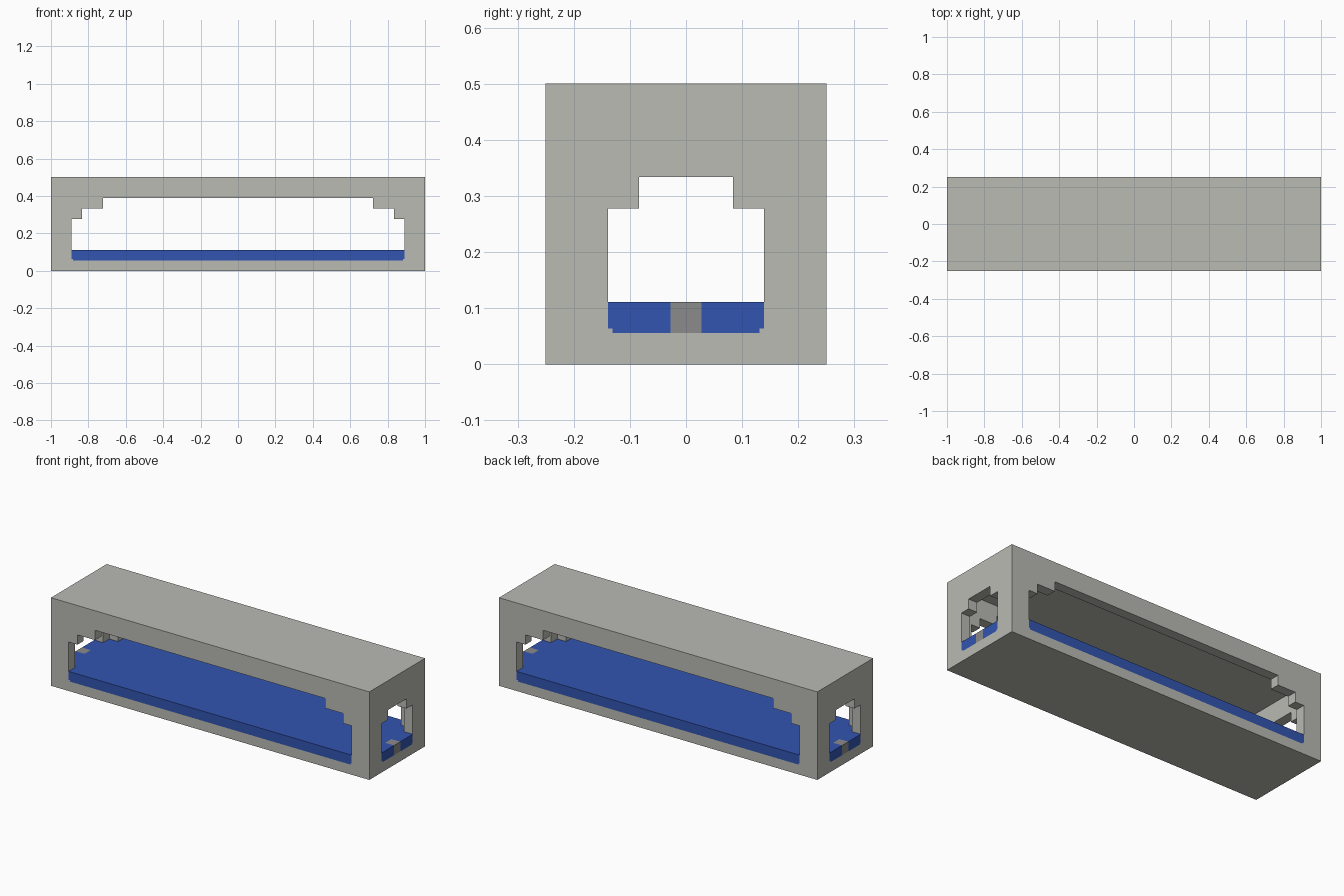
import bpy
import bmesh
from mathutils import Vector

cube = bpy.data.objects.get("Cube")
if cube:
    bpy.data.objects.remove(cube, do_unlink=True)

U = 1 / 18          # block module; the box is 36 x 9 x 9 modules
NOTCH = 0.008       # small cut in the lower corners of each opening


def material(name, color):
    mat = bpy.data.materials.new(name)
    mat.use_nodes = True
    mat.diffuse_color = (*color, 1)
    mat.node_tree.nodes["Principled BSDF"].inputs["Base Color"].default_value = (*color, 1)
    return mat


stone = material("pale stone", (0.49, 0.495, 0.455))
blue = material("water blue", (0.032, 0.09, 0.44))
grey = material("neutral grey", (0.26, 0.26, 0.26))


def prism(name, layers, mat):
    """Extrude each (points, direction) pair and join them in one object."""
    bm = bmesh.new()
    for points, direction in layers:
        face = bm.faces.new([bm.verts.new(p) for p in points])
        extruded = bmesh.ops.extrude_face_region(bm, geom=[face])["geom"]
        moved = [g for g in extruded if isinstance(g, bmesh.types.BMVert)]
        bmesh.ops.translate(bm, verts=moved, vec=Vector(direction))
    bmesh.ops.recalc_face_normals(bm, faces=bm.faces)
    mesh = bpy.data.meshes.new(name)
    bm.to_mesh(mesh)
    bm.free()
    mesh.materials.append(mat)
    obj = bpy.data.objects.new(name, mesh)
    bpy.context.scene.collection.objects.link(obj)
    return obj


def box(name, x0, x1, y0, y1, z0, z1, mat):
    base = [(x0, y0, z0), (x1, y0, z0), (x1, y1, z0), (x0, y1, z0)]
    return prism(name, [(base, (0, 0, z1 - z0))], mat)


def mirrored(half):
    return half + [(-a, z) for a, z in reversed(half)]


# Hollow block with one-module walls
shell = box("stone_shell", -18 * U, 18 * U, -4.5 * U, 4.5 * U, 0, 9 * U, stone)
cavity = box("cavity_cutter", -17 * U, 17 * U, -3.5 * U, 3.5 * U, U, 8 * U, stone)

# Stepped openings through the long sides and the ends
long_half = [(16 * U - NOTCH, U), (16 * U - NOTCH, U + NOTCH), (16 * U, U + NOTCH),
             (16 * U, 5 * U), (15 * U, 5 * U), (15 * U, 6 * U), (13 * U, 6 * U), (13 * U, 7 * U)]
end_half = [(2.5 * U - NOTCH, U), (2.5 * U - NOTCH, U + NOTCH), (2.5 * U, U + NOTCH),
            (2.5 * U, 5 * U), (1.5 * U, 5 * U), (1.5 * U, 6 * U)]
long_cut = prism("long_cutter", [([(x, -6 * U, z) for x, z in mirrored(long_half)], (0, 12 * U, 0))], stone)
end_cut = prism("end_cutter", [([(-20 * U, y, z) for y, z in mirrored(end_half)], (40 * U, 0, 0))], stone)

bpy.context.view_layer.objects.active = shell
for cutter in (cavity, long_cut, end_cut):
    cutter.hide_render = True
    mod = shell.modifiers.new("cut", "BOOLEAN")
    mod.operation = "DIFFERENCE"
    mod.solver = "EXACT"
    mod.object = cutter
    bpy.ops.object.modifier_apply(modifier=mod.name)
    bpy.data.objects.remove(cutter, do_unlink=True)


# Water fills the cavity floor and reaches the outer faces in the openings
def water_plan(inset, z):
    x, y = 16 * U - inset, 2.5 * U - inset
    quarter = [(18 * U, 0.5 * U), (18 * U, y), (17 * U, y), (17 * U, 3.5 * U), (x, 3.5 * U), (x, 4.5 * U)]
    upper = [(17 * U, 0.5 * U)] + quarter
    upper += [(-a, b) for a, b in reversed(upper)]
    return [(a, b, z) for a, b in upper + [(-a, -b) for a, b in upper]]


prism("water", [(water_plan(NOTCH, U), (0, 0, NOTCH)),
                (water_plan(0, U + NOTCH), (0, 0, U - NOTCH))], blue)

# Grey sill block in the middle of each end opening
for side, name in ((1, "left_sill"), (-1, "right_sill")):
    xs = sorted((side * 17 * U, side * 18 * U))
    box(name, *xs, -0.5 * U, 0.5 * U, U, 2 * U, grey)
